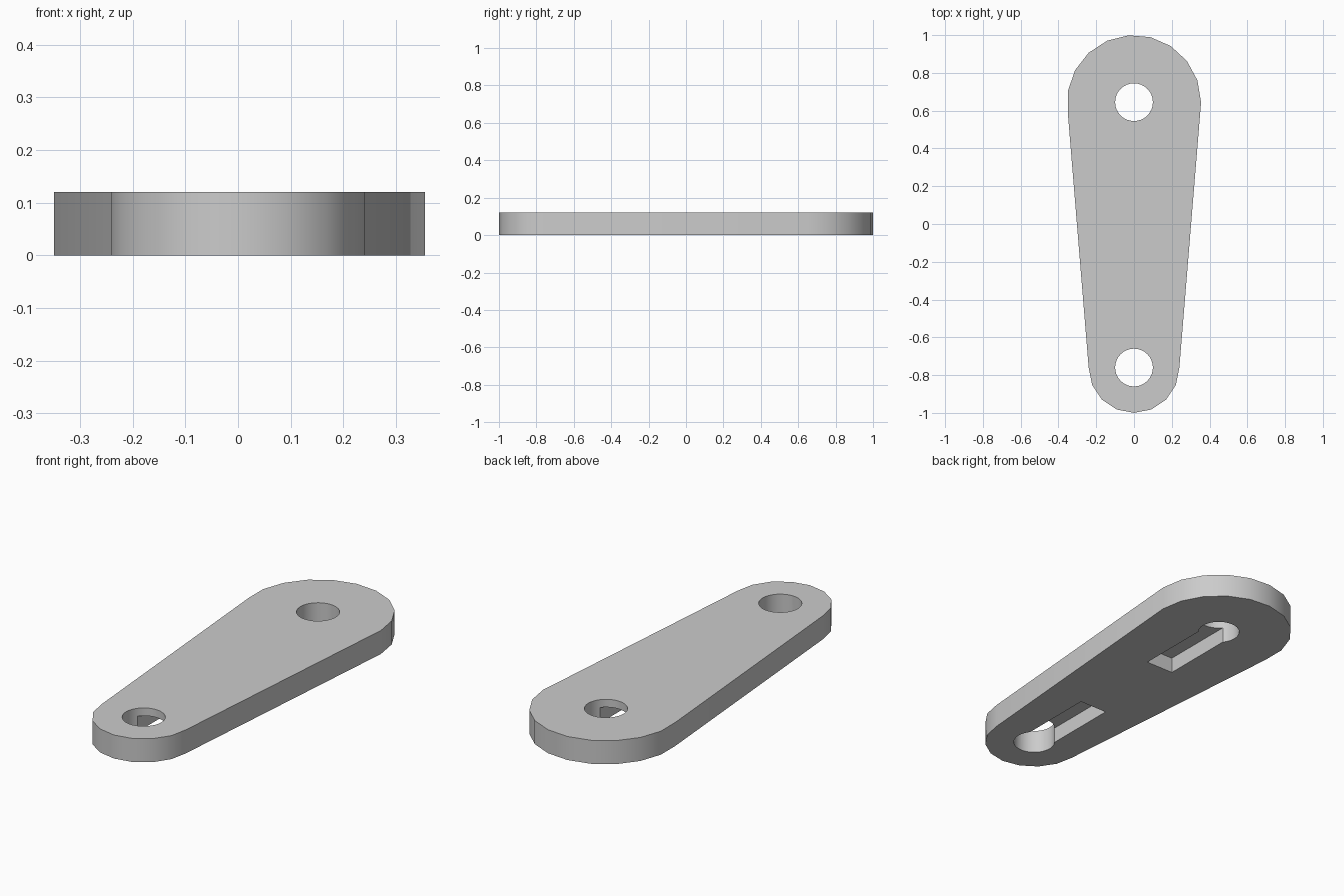
import bpy, bmesh
from math import radians, cos, sin
from mathutils import Matrix, Vector

if "Cube" in bpy.data.objects:
    bpy.data.objects.remove(bpy.data.objects["Cube"], do_unlink=True)

THICK = 0.12
BIG_Y, BIG_R = 0.645, 0.355
SMALL_Y, SMALL_R = -0.76, 0.24
HOLE_R = 0.1
SLOT_LEN, SLOT_W, SLOT_DEPTH = 0.45, 0.156, 0.08

grey = bpy.data.materials.new("light grey")
grey.use_nodes = True
colour = (0.6, 0.6, 0.6, 1)
grey.diffuse_color = colour
grey.node_tree.nodes["Principled BSDF"].inputs["Base Color"].default_value = colour


def new_object(name, bm):
    bmesh.ops.recalc_face_normals(bm, faces=bm.faces)
    mesh = bpy.data.meshes.new(name)
    bm.to_mesh(mesh)
    bm.free()
    mesh.materials.append(grey)
    obj = bpy.data.objects.new(name, mesh)
    bpy.context.collection.objects.link(obj)
    return obj


def arc(y, radius, start, step, count):
    angles = [radians(start + step * i) for i in range(count)]
    return [(radius * cos(a), y + radius * sin(a), 0) for a in angles]


# Tapered plate: a rounded wide end and a rounded narrow end
bm = bmesh.new()
outline = arc(BIG_Y, BIG_R, 0, 360 / 19, 11) + arc(SMALL_Y, SMALL_R, 180, 22.5, 9)
face = bm.faces.new([bm.verts.new(p) for p in outline])
top = bmesh.ops.extrude_face_region(bm, geom=[face])["geom"]
bmesh.ops.translate(bm, vec=(0, 0, THICK),
                    verts=[v for v in top if isinstance(v, bmesh.types.BMVert)])
plate = new_object("link_plate", bm)


def cut(bm):
    cutter = new_object("cutter", bm)
    cutter.hide_render = True
    mod = plate.modifiers.new("cut", "BOOLEAN")
    mod.operation = "DIFFERENCE"
    mod.solver = "EXACT"
    mod.object = cutter
    bpy.ops.object.modifier_apply(modifier=mod.name)
    bpy.data.objects.remove(cutter, do_unlink=True)


bpy.ops.object.select_all(action="DESELECT")
plate.select_set(True)
bpy.context.view_layer.objects.active = plate

for y, inward in ((BIG_Y, -1), (SMALL_Y, 1)):
    # Through hole
    bm = bmesh.new()
    bmesh.ops.create_cone(bm, cap_ends=True, segments=32, radius1=HOLE_R, radius2=HOLE_R,
                          depth=THICK * 3, matrix=Matrix.Translation((0, y, 0)))
    cut(bm)
    # Blind slot in the underside, running from the hole towards the middle
    bm = bmesh.new()
    size = Matrix.Diagonal((SLOT_W, SLOT_LEN, SLOT_DEPTH * 2, 1))
    place = Matrix.Translation((0, y + inward * SLOT_LEN / 2, 0))
    bmesh.ops.create_cube(bm, size=1, matrix=place @ size)
    cut(bm)

bpy.ops.object.shade_smooth_by_angle(angle=radians(30))
